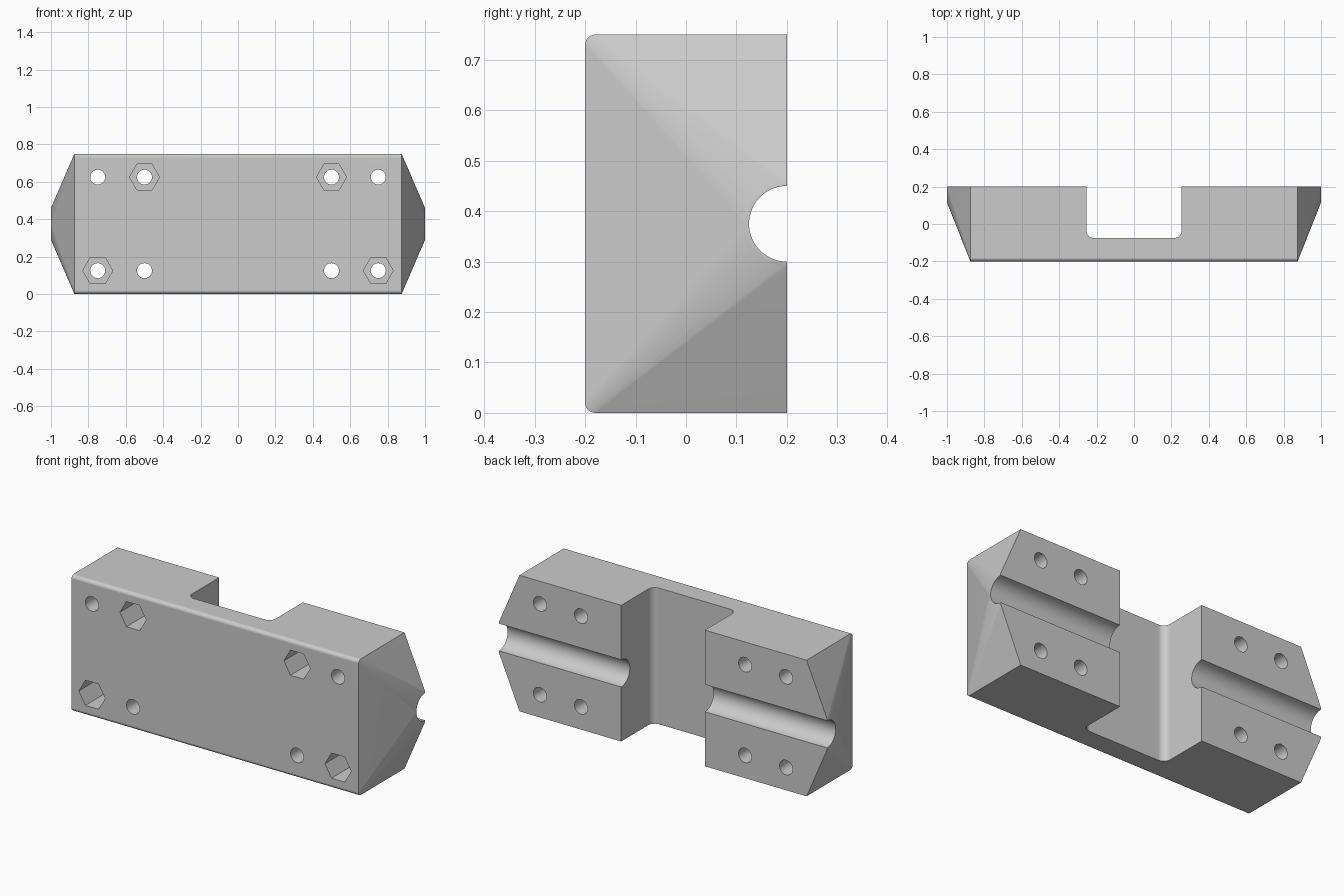
import bpy, bmesh
from math import sin, cos, pi, radians
from mathutils import Vector

cube = bpy.data.objects.get("Cube")
if cube:
    bpy.data.objects.remove(cube, do_unlink=True)

HEIGHT, MID = 0.75, 0.375
FRONT, BACK = -0.2, 0.2

grey = bpy.data.materials.new("plain grey")
grey.use_nodes = True
grey.diffuse_color = (0.6, 0.6, 0.6, 1)
grey.node_tree.nodes["Principled BSDF"].inputs["Base Color"].default_value = (0.6, 0.6, 0.6, 1)


def arc(cu, cv, r, start, end, steps):
    """Points on an arc, angles in degrees."""
    angles = [radians(start + (end - start) * i / steps) for i in range(steps + 1)]
    return [(cu + r * cos(a), cv + r * sin(a)) for a in angles]


def finish(bm, name):
    bmesh.ops.recalc_face_normals(bm, faces=bm.faces[:])
    mesh = bpy.data.meshes.new(name)
    bm.to_mesh(mesh)
    bm.free()
    mesh.materials.append(grey)
    obj = bpy.data.objects.new(name, mesh)
    bpy.context.collection.objects.link(obj)
    return obj


def add_prism(bm, points, move):
    """Extrude a closed outline of 3D points along a vector."""
    face = bm.faces.new([bm.verts.new(p) for p in points])
    top = bmesh.ops.extrude_face_region(bm, geom=[face])["geom"]
    verts = [g for g in top if isinstance(g, bmesh.types.BMVert)]
    bmesh.ops.translate(bm, verts=verts, vec=Vector(move))


# Block: rounded front edges, ends tapering to a half collar round the groove
bm = bmesh.new()
r = 0.02
section = (arc(FRONT + r, r, r, 180, 270, 6)
           + [(BACK, 0), (BACK, HEIGHT)]
           + arc(FRONT + r, HEIGHT - r, r, 90, 180, 6))
collar = arc(BACK, MID, 0.085, 90, 270, 24)
for side in (-1, 1):
    for y, z in section:
        bm.verts.new((side * 0.875, y, z))
    for y, z in collar:
        bm.verts.new((side, y, z))
bmesh.ops.convex_hull(bm, input=bm.verts[:])
bmesh.ops.dissolve_limit(bm, angle_limit=0.002, verts=bm.verts[:], edges=bm.edges[:])
block = finish(bm, "clamp_block")

# Central channel with filleted inner corners
bm = bmesh.new()
w, floor, f = 0.255, -0.075, 0.04
outline = ([(-w, 0.4)] + arc(-w + f, floor + f, f, 180, 270, 8)
           + arc(w - f, floor + f, f, 270, 360, 8) + [(w, 0.4)])
add_prism(bm, [(x, y, -0.2) for x, y in outline], (0, 0, 1.2))
cutters = [finish(bm, "channel_cutter")]

# Lengthwise round groove
bm = bmesh.new()
ring = arc(BACK, MID, 0.075, 0, 360, 64)[:-1]
add_prism(bm, [(-1.2, y, z) for y, z in ring], (2.4, 0, 0))
cutters.append(finish(bm, "groove_cutter"))

# Bolt holes, and hexagonal nut pockets on alternate holes
holes, pockets = bmesh.new(), bmesh.new()
for side in (-1, 1):
    for x in (0.5, 0.75):
        for z in (0.125, 0.625):
            ring = arc(side * x, z, 0.04, 0, 360, 32)[:-1]
            add_prism(holes, [(u, -0.4, v) for u, v in ring], (0, 0.8, 0))
            if (x < 0.6) == (z > MID):
                ring = arc(side * x, z, 0.08, 0, 360, 6)[:-1]
                add_prism(pockets, [(u, -0.4, v) for u, v in ring], (0, 0.4, 0))
cutters += [finish(holes, "hole_cutter"), finish(pockets, "pocket_cutter")]

# Cut everything, then bake the result into the block
for cutter in cutters:
    cutter.hide_render = True
    mod = block.modifiers.new(cutter.name, "BOOLEAN")
    mod.operation = "DIFFERENCE"
    mod.solver = "EXACT"
    mod.object = cutter
graph = bpy.context.evaluated_depsgraph_get()
baked = bpy.data.meshes.new_from_object(block.evaluated_get(graph))
block.modifiers.clear()
block.data = baked
baked.materials.clear()
baked.materials.append(grey)
for cutter in cutters:
    bpy.data.objects.remove(cutter, do_unlink=True)

# Smooth the rounded surfaces, keep the hard edges
bpy.ops.object.select_all(action="DESELECT")
block.select_set(True)
bpy.context.view_layer.objects.active = block
bpy.ops.object.shade_smooth_by_angle(angle=radians(30))
weighted = block.modifiers.new("weighted_normals", "WEIGHTED_NORMAL")
weighted.keep_sharp = True
